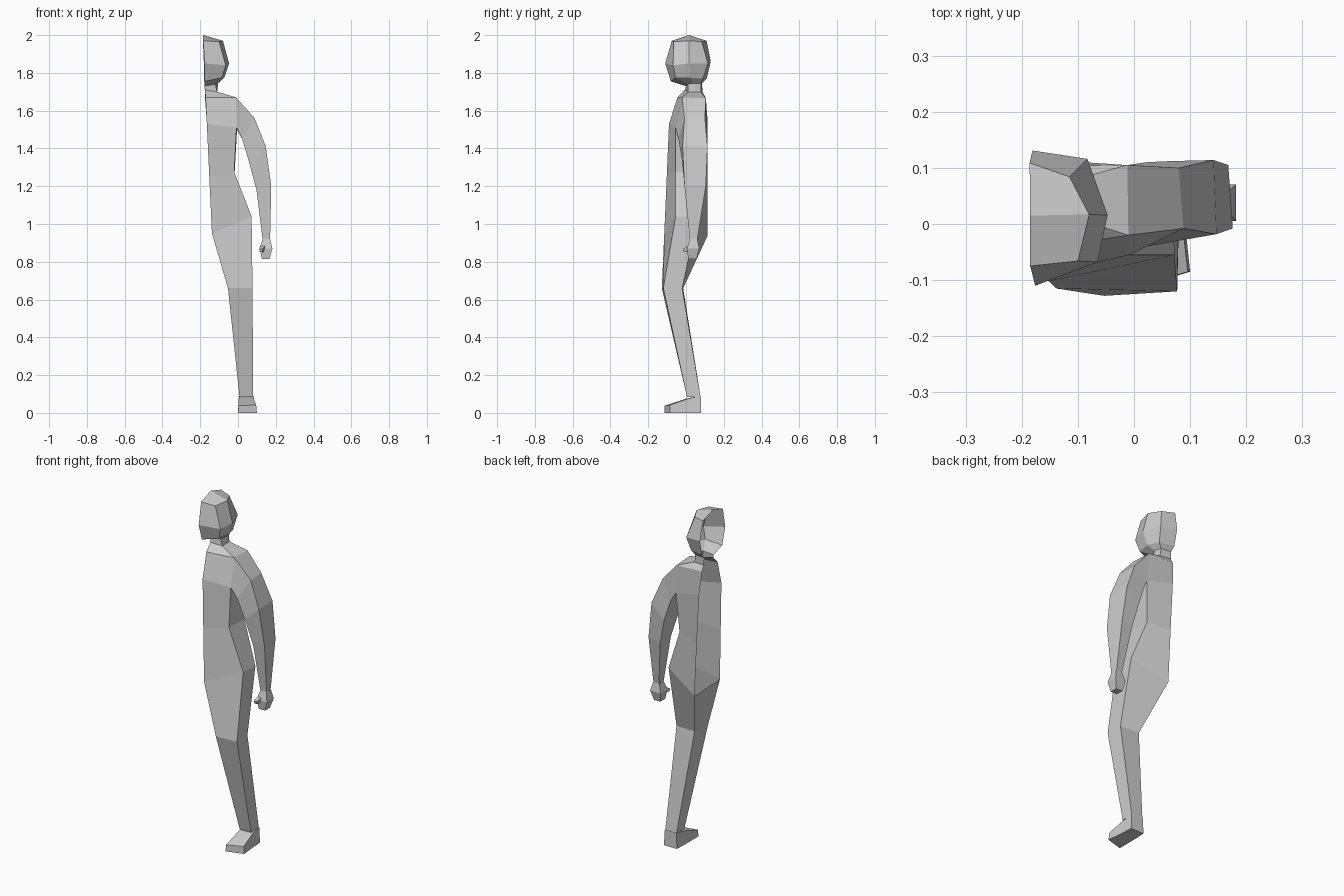
import bpy, bmesh


def skin(name, rings, closed=True, cap_start=False, cap_end=False, crown=None):
    """Bridge successive cross-sections into a flat-shaded shell."""
    bm = bmesh.new()
    vs = [[bm.verts.new(p) for p in r] for r in rings]
    n = len(rings[0])
    for a, b in zip(vs, vs[1:]):
        for i in range(n if closed else n - 1):
            j = (i + 1) % n
            bm.faces.new((a[i], a[j], b[j], b[i]))
    if cap_start:
        bm.faces.new(vs[0])
    if cap_end:
        bm.faces.new(vs[-1])
    if crown:
        c, r = bm.verts.new(crown), vs[0]
        bm.faces.new((c, r[0], r[1], r[2]))
        bm.faces.new((c, r[2], r[3], r[4]))
    bmesh.ops.recalc_face_normals(bm, faces=bm.faces)
    me = bpy.data.meshes.new(name)
    bm.to_mesh(me)
    bm.free()
    ob = bpy.data.objects.new(name, me)
    bpy.context.collection.objects.link(ob)
    return ob


def box_ring(x0, x1, y0, y1, z):
    return [(x0, y0, z), (x1, y0, z), (x1, y1, z), (x0, y1, z)]


# Half head and neck, open along the middle (front to back)
skin("head", [
    [(-.185, -.075, 1.97), (-.10, -.066, 1.965), (-.08, .017, 1.97), (-.115, .084, 1.965), (-.186, .109, 1.97)],
    [(-.176, -.11, 1.85), (-.065, -.068, 1.84), (-.047, .016, 1.85), (-.083, .116, 1.85), (-.181, .131, 1.86)],
    [(-.177, -.08, 1.755), (-.085, -.055, 1.775), (-.072, .02, 1.775), (-.095, .09, 1.77), (-.18, .11, 1.77)],
    [(-.178, .0, 1.73), (-.12, .01, 1.74), (-.105, .04, 1.745), (-.115, .08, 1.745), (-.178, .085, 1.745)],
    [(-.175, -.005, 1.71), (-.11, .012, 1.70), (-.11, .045, 1.70), (-.11, .078, 1.70), (-.175, .087, 1.70)],
], closed=False, crown=(-.185, .015, 2.0))

# Shoulder yoke, then the flank below the armhole
arm_top = [(-.01, -.02, 1.67), (-.012, .105, 1.665)]
armpit = [(-.008, -.055, 1.51), (-.005, .10, 1.50)]
chest = [(-.165, -.09, 1.53), *armpit, (-.165, .115, 1.54)]
yoke = [(-.172, -.045, 1.67), *arm_top, (-.175, .103, 1.67)]
skin("shoulder", [
    [(-.175, -.005, 1.71), (-.11, .012, 1.70), (-.11, .078, 1.70), (-.175, .087, 1.70)],
    yoke], closed=False)
skin("chest_front", [[yoke[0], yoke[1]], [chest[0], chest[1]]], closed=False)
skin("chest_back", [[yoke[2], yoke[3]], [chest[2], chest[3]]], closed=False)
hip = [(-.138, -.115, .95), (.072, -.055, 1.04), (.07, .06, 1.03), (-.135, .115, .94)]
skin("torso", [
    chest,
    [(-.152, -.102, 1.25), (-.02, -.055, 1.275), (-.018, .085, 1.27), (-.15, .115, 1.25)],
    hip], closed=False)

# Leg
skin("leg", [
    hip,
    [(-.053, -.128, .66), (.077, -.12, .66), (.075, -.02, .66), (-.045, -.015, .66)],
    box_ring(.008, .08, .005, .077, .085)])

# Foot, heel to toe
skin("foot", [
    [(.003, .08, 0), (.086, .08, 0), (.082, .078, .09), (.006, .078, .09)],
    [(.0, .0, 0), (.09, .01, 0), (.085, .01, .075), (.004, .0, .075)],
    [(.0, -.115, 0), (.1, -.085, 0), (.096, -.085, .042), (.003, -.113, .038)],
], cap_start=True, cap_end=True)

# Arm, each section: outer front, outer back, inner back, inner front
skin("arm", [
    [*arm_top, *armpit[::-1]],
    [(.088, -.008, 1.56), (.08, .1, 1.56), (.022, .11, 1.45), (.022, -.04, 1.45)],
    [(.147, -.018, 1.41), (.142, .114, 1.41), (.062, .112, 1.33), (.058, -.02, 1.33)],
    [(.176, -.008, 1.2), (.168, .105, 1.2), (.098, .098, 1.18), (.098, .0, 1.18)],
    [(.17, .02, .92), (.168, .06, .92), (.132, .06, .92), (.13, .02, .92)]])

# Hand and thumb
skin("hand", [
    box_ring(.13, .17, .02, .06, .92),
    box_ring(.115, .182, .005, .07, .87),
    box_ring(.126, .166, .012, .056, .815)], cap_end=True)
skin("thumb", [
    [(.12, .02, .89), (.15, .02, .89), (.145, .02, .855), (.12, .02, .855)],
    [(.113, -.016, .868), (.13, -.016, .868), (.128, -.012, .852), (.115, -.012, .852)]],
    cap_end=True)
